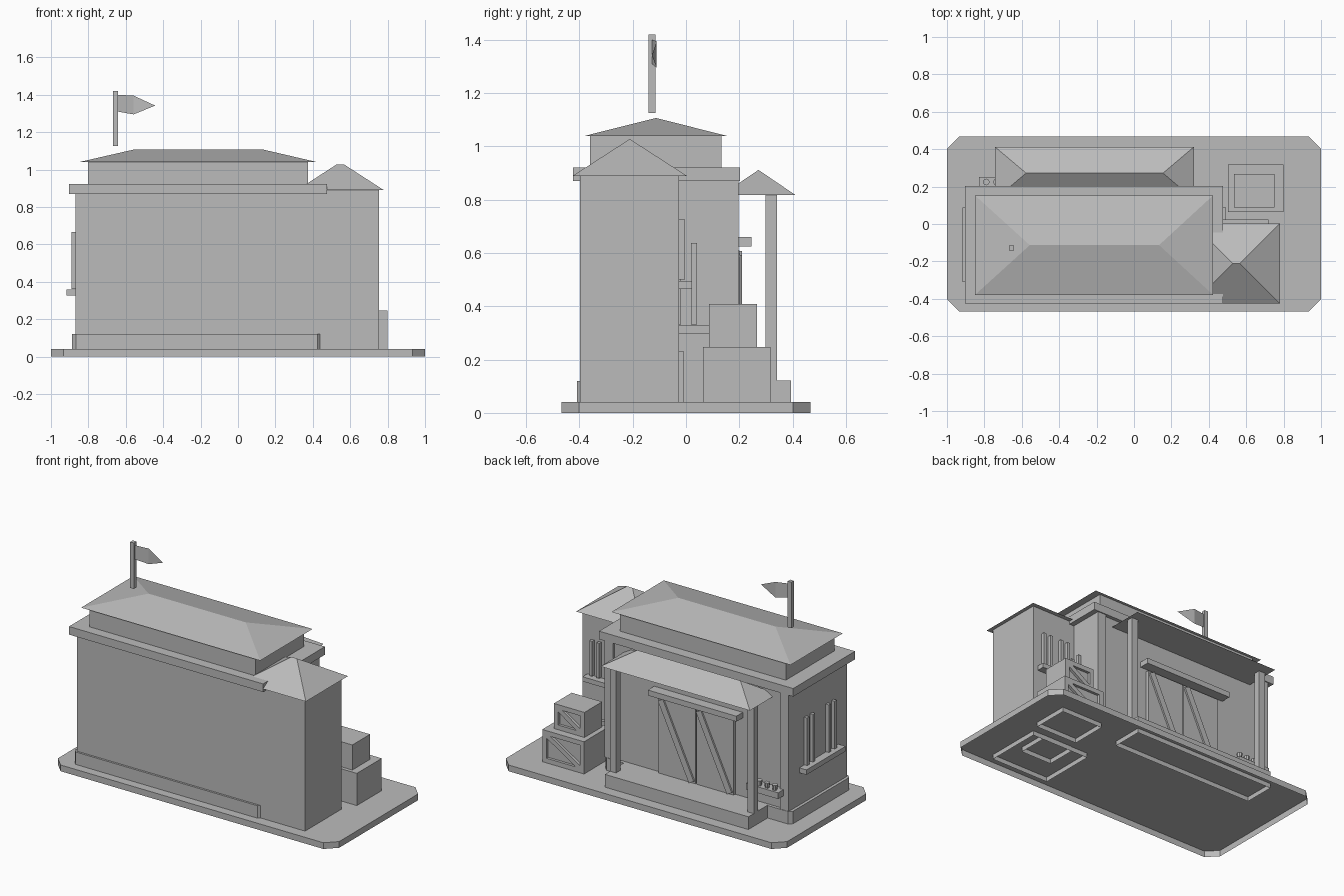
import bpy, bmesh, math
from mathutils import Matrix, Vector

if "Cube" in bpy.data.objects:
    bpy.data.objects.remove(bpy.data.objects["Cube"], do_unlink=True)

grey = bpy.data.materials.new("plain_grey")
grey.use_nodes = True
grey.diffuse_color = (0.5, 0.5, 0.5, 1)
grey.node_tree.nodes["Principled BSDF"].inputs["Base Color"].default_value = grey.diffuse_color


def add(name, bm):
    mesh = bpy.data.meshes.new(name)
    bm.to_mesh(mesh)
    bm.free()
    mesh.materials.append(grey)
    obj = bpy.data.objects.new(name, mesh)
    bpy.context.scene.collection.objects.link(obj)
    return obj


def box(name, x, y, z, open_bottom=False, chamfer=0):
    """Box from (min, max) ranges, with optional chamfered upright edges."""
    bm = bmesh.new()
    bmesh.ops.create_cube(bm, size=1)
    for v in bm.verts:
        v.co = Vector([r[0] if c < 0 else r[1] for c, r in zip(v.co, (x, y, z))])
    if chamfer:
        upright = [e for e in bm.edges if abs(e.verts[0].co.z - e.verts[1].co.z) > 1e-4]
        bmesh.ops.bevel(bm, geom=upright, offset=chamfer, segments=1, affect='EDGES')
    if open_bottom:
        bm.normal_update()
        low = [f for f in bm.faces if f.normal.z < -0.9]
        bmesh.ops.delete(bm, geom=low, context='FACES')
    return add(name, bm)


def hip_roof(name, x, y, z, ridge):
    """Hipped roof over a rectangle with a ridge along x."""
    bm = bmesh.new()
    mid = (y[0] + y[1]) / 2
    a, b, c, d = [bm.verts.new((px, py, z[0])) for px, py in
                  ((x[0], y[0]), (x[1], y[0]), (x[1], y[1]), (x[0], y[1]))]
    l, r = [bm.verts.new((px, mid, z[1])) for px in ridge]
    for f in ((a, b, r, l), (b, c, r), (c, d, l, r), (d, a, l), (d, c, b, a)):
        bm.faces.new(f)
    return add(name, bm)


def brace(name, start, end, y, width):
    """Slanted board on a back-facing wall, from (x, z) to (x, z)."""
    sx, sz = start
    ex, ez = end
    bm = bmesh.new()
    bmesh.ops.create_cube(bm, size=1)
    size = (math.hypot(ex - sx, ez - sz), y[1] - y[0], width)
    turn = Matrix.Rotation(-math.atan2(ez - sz, ex - sx), 4, 'Y')
    place = Matrix.Translation(((sx + ex) / 2, sum(y) / 2, (sz + ez) / 2))
    bmesh.ops.transform(bm, matrix=place @ turn @ Matrix.Diagonal((*size, 1)), verts=bm.verts)
    return add(name, bm)


def crate(name, x, y, z, t=0.017, w=0.03):
    """Crate with framed and braced back side."""
    box(name, x, y, z, open_bottom=True)
    low = max(z[0], 0.04)
    back = (y[1], y[1] + t)
    box(name + "_top_board", x, back, (z[1] - w, z[1]))
    box(name + "_bottom_board", x, back, (low, low + w))
    for side, px in (("right", x[0]), ("left", x[1] - w)):
        box(f"{name}_{side}_board", (px, px + w), back, (low + w, z[1] - w))
    brace(name + "_brace", (x[1] - w, z[1] - w), (x[0] + w, low + w), back, w)


# Ground slab and main hall
box("ground_slab", (-1, 1), (-0.467, 0.467), (0, 0.04), True, chamfer=0.066)
box("hall_walls", (-0.868, 0.442), (-0.397, 0.18), (0.04, 0.87))
box("plinth", (-0.887, 0.445), (-0.41, 0.2), (0.04, 0.12), chamfer=0.02)
box("cornice", (-0.904, 0.476), (-0.425, 0.203), (0.87, 0.922))
box("attic", (-0.803, 0.375), (-0.36, 0.133), (0.922, 1.04))
hip_roof("main_roof", (-0.85, 0.423), (-0.379, 0.153), (1.04, 1.107), (-0.557, 0.134))
for side, px in (("right", -0.868), ("left", 0.382)):
    box(f"{side}_pilaster", (px, px + 0.06), (0.17, 0.197), (0.12, 0.87))

# Side tower
box("tower_walls", (0.34, 0.755), (-0.397, -0.026), (0.01, 0.89), True)
hip_roof("tower_roof", (0.315, 0.78), (-0.425, 0.003), (0.89, 1.028), (0.528, 0.566))
box("tower_window_sill", (0.442, 0.72), (-0.026, 0.023), (0.465, 0.495))
for i, px in enumerate((0.5, 0.55, 0.63, 0.68)):
    box(f"tower_window_bar_{i}", (px - 0.01, px + 0.01), (-0.026, -0.004), (0.5, 0.725))

# Barred windows in both end walls
for side, wall, out, z in (("right", -0.868, -1, 0.327), ("left", 0.442, 1, 0.298)):
    def span(depth):
        return sorted((wall, wall + out * depth))
    box(f"{side}_window_sill", span(0.05), (-0.31, 0.088), (z, z + 0.032))
    for i, py in enumerate((0.03, -0.03, -0.19, -0.25)):
        box(f"{side}_window_bar_{i}", span(0.022), (py - 0.011, py + 0.011), (z + 0.034, z + 0.34))

# Porch
box("porch_step", (-0.72, 0.3), (0.19, 0.395), (0.01, 0.122), True)
hip_roof("porch_roof", (-0.743, 0.32), (0.132, 0.412), (0.817, 0.912), (-0.577, 0.155))
for side, px in (("right", -0.7), ("left", 0.28)):
    box(f"{side}_porch_post", (px - 0.022, px + 0.022), (0.298, 0.342), (0.12, 0.82))

# Double door with braces and lintel
for side, px in (("right", -0.48), ("left", -0.21)):
    box(f"{side}_door", (px + 0.003, px + 0.267), (0.175, 0.2), (0.12, 0.61))
    brace(f"{side}_door_brace", (px + 0.245, 0.6), (px + 0.025, 0.13), (0.2, 0.211), 0.04)
box("door_lintel", (-0.53, 0.1), (0.175, 0.245), (0.625, 0.66))

# Shelf with small pots
box("shelf", (-0.83, -0.6), (0.18, 0.25), (0.21, 0.25))
for i in range(4):
    bm = bmesh.new()
    bmesh.ops.create_cone(bm, cap_ends=True, segments=8, radius1=0.013, radius2=0.018, depth=0.035,
                          matrix=Matrix.Translation((-0.79 + i * 0.055, 0.225, 0.267)))
    add(f"pot_{i}", bm)

# Crates
crate("large_crate", (0.503, 0.8), (0.064, 0.3), (0.01, 0.247))
crate("small_crate", (0.535, 0.752), (0.087, 0.25), (0.247, 0.408))
crate("tower_crate", (0.46, 0.68), (-0.22, -0.024), (0.01, 0.23))

# Flag
box("flag_pole", (-0.668, -0.642), (-0.141, -0.115), (1.125, 1.42))
bm = bmesh.new()
a, b, tip, c, d = [bm.verts.new(p) for p in (
    (-0.642, -0.128, 1.4), (-0.558, -0.11, 1.395), (-0.443, -0.128, 1.342),
    (-0.558, -0.11, 1.295), (-0.642, -0.128, 1.31))]
bm.faces.new((d, c, b, a))
bm.faces.new((c, tip, b))
add("flag", bm)
